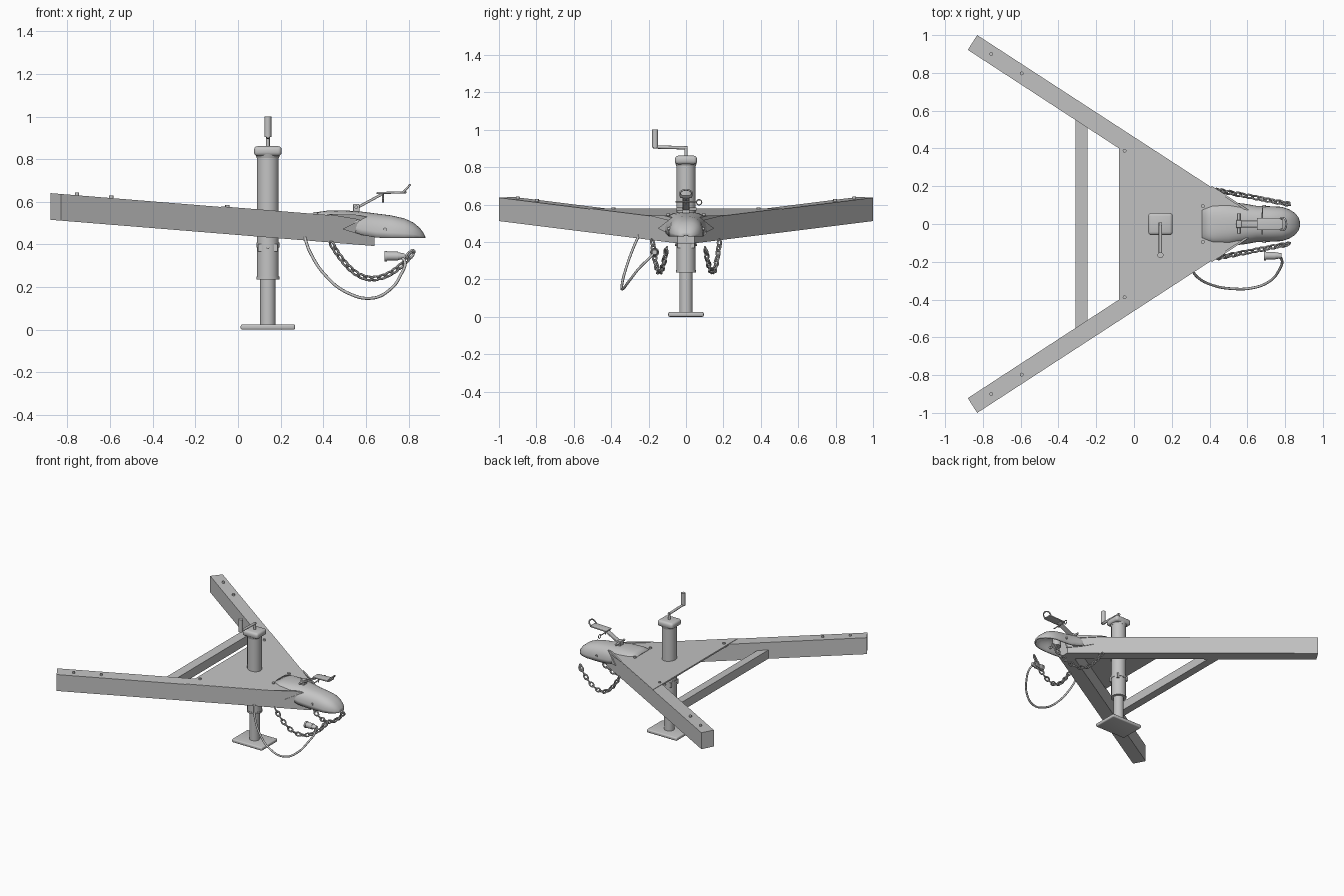
import bpy, bmesh, math
from mathutils import Vector, Matrix

if "Cube" in bpy.data.objects:
    bpy.data.objects.remove(bpy.data.objects["Cube"])

mat = bpy.data.materials.new("grey steel")
mat.diffuse_color = (0.55, 0.55, 0.55, 1)
mat.use_nodes = True
mat.node_tree.nodes["Principled BSDF"].inputs["Base Color"].default_value = mat.diffuse_color
SL = 0.081                                   # downward slope of the frame along x
top = lambda x: 0.5695 - SL * x              # frame top surface height


def finish(name, bm, smooth=False, recalc=True):
    if recalc:
        bmesh.ops.recalc_face_normals(bm, faces=bm.faces)
    me = bpy.data.meshes.new(name)
    bm.to_mesh(me)
    bm.free()
    ob = bpy.data.objects.new(name, me)
    bpy.context.collection.objects.link(ob)
    me.materials.append(mat)
    if smooth:
        bpy.ops.object.select_all(action='DESELECT')
        ob.select_set(True)
        bpy.context.view_layer.objects.active = ob
        bpy.ops.object.shade_smooth_by_angle(angle=math.radians(35))
    return ob


def sloped_prism(name, pts, z0, z1):
    """Plan outline extruded between two offsets from the frame top."""
    bm = bmesh.new()
    lo = [bm.verts.new((x, y, top(x) + z0)) for x, y in pts]
    hi = [bm.verts.new((x, y, top(x) + z1)) for x, y in pts]
    n = len(pts)
    bm.faces.new(lo)
    bm.faces.new(hi)
    for i in range(n):
        bm.faces.new((lo[i], lo[(i + 1) % n], hi[(i + 1) % n], hi[i]))
    return finish(name, bm)


def rod(name, a, b, r, seg=24, r2=None):
    a, b = Vector(a), Vector(b)
    d = b - a
    m = Matrix.Translation((a + b) / 2) @ d.to_track_quat('Z', 'Y').to_matrix().to_4x4()
    bm = bmesh.new()
    bmesh.ops.create_cone(bm, cap_ends=True, segments=seg, radius1=r,
                          radius2=r if r2 is None else r2, depth=d.length, matrix=m)
    return finish(name, bm, True)


def box(name, c, size, bevel=0.0, rot=0.0):
    bm = bmesh.new()
    m = Matrix.Translation(c) @ Matrix.Rotation(rot, 4, 'Y') @ Matrix.Diagonal((*size, 1))
    bmesh.ops.create_cube(bm, size=1, matrix=m)
    if bevel:
        bmesh.ops.bevel(bm, geom=bm.edges[:], offset=bevel, segments=3,
                        profile=0.5, affect='EDGES')
    return finish(name, bm, bool(bevel))


def tube(name, pts, r, cyclic=False):
    cu = bpy.data.curves.new(name, 'CURVE')
    cu.dimensions = '3D'
    cu.bevel_depth, cu.bevel_resolution, cu.resolution_u = r, 2, 6
    cu.use_fill_caps = True
    sp = cu.splines.new('BEZIER')
    sp.bezier_points.add(len(pts) - 1)
    for p, co in zip(sp.bezier_points, pts):
        p.co = co
        p.handle_left_type = p.handle_right_type = 'AUTO'
    sp.use_cyclic_u = cyclic
    ob = bpy.data.objects.new(name, cu)
    bpy.context.collection.objects.link(ob)
    cu.materials.append(mat)
    return ob


# A-frame beams, bolts, coupler fins and chains, mirrored left and right
for s, side in ((1, "left"), (-1, "right")):
    sloped_prism(side + "_beam", [(x, s * y) for x, y in (
        (-0.83, 1.0), (-0.88, 0.922), (0.535, 0), (0.64, 0), (0.64, 0.045))], -0.125, 0)
    for i, (x, y) in enumerate(((-0.755, 0.9), (-0.595, 0.797), (-0.05, 0.388), (0.365, 0.095))):
        rod(f"{side}_bolt_{i}", (x, s * y, top(x) - 0.01), (x, s * y, top(x) + 0.012), 0.01, 12)
    # fin of the coupler lying on the beam's outer side
    bm = bmesh.new()
    prof = ((0.41, 0.543), (0.47, 0.532), (0.575, 0.515), (0.49, 0.472),
            (0.56, 0.45), (0.645, 0.433), (0.66, 0.52), (0.55, 0.54))
    rings = [[bm.verts.new((x, s * (1.0 - 0.65 * (x + 0.83) + o), z)) for x, z in prof]
             for o in (-0.004, 0.009)]
    for r in rings:
        bm.faces.new(r)
    for i in range(len(prof)):
        j = (i + 1) % len(prof)
        bm.faces.new((rings[0][i], rings[0][j], rings[1][j], rings[1][i]))
    finish(side + "_coupler_fin", bm)
    rod(side + "_coupler_bolt", (0.69, s * 0.07, 0.47), (0.69, s * 0.1, 0.47), 0.009, 12)

    # safety chain: stretched rings along a sagging path
    def path(t):
        x = 0.435 + 0.385 * t
        z = 0.24 + 0.17 * ((0.5 - t) / 0.5) ** 2 if t < 0.5 else 0.24 + 0.12 * ((t - 0.5) / 0.5) ** 2
        return Vector((x, s * (0.18 - 0.075 * t), z))
    samples = [path(i / 300) for i in range(301)]
    cum = [0]
    for a, b in zip(samples, samples[1:]):
        cum.append(cum[-1] + (b - a).length)
    N = 15
    bm = bmesh.new()
    for k in range(N):
        d = cum[-1] * (k + 0.5) / N
        i = min(range(1, 300), key=lambda q: abs(cum[q] - d))
        t = (samples[i + 1] - samples[i - 1]).normalized()
        side_v = t.cross(Vector((0, 1, 0))).normalized()
        u = t.cross(side_v)
        ang = math.pi / 4 + (k % 2) * math.pi / 2
        v = side_v * math.cos(ang) + u * math.sin(ang)
        w = t.cross(v)
        grid = []
        for p in range(14):
            a = 2 * math.pi * p / 14
            row = []
            for q in range(6):
                b = 2 * math.pi * q / 6
                ring = 0.0055 * math.cos(b)
                row.append(bm.verts.new(samples[i] + t * math.cos(a) * (0.021 + ring)
                                        + v * math.sin(a) * (0.0125 + ring)
                                        + w * 0.0055 * math.sin(b)))
            grid.append(row)
        for p in range(14):
            for q in range(6):
                p2, q2 = (p + 1) % 14, (q + 1) % 6
                bm.faces.new((grid[p][q], grid[p2][q], grid[p2][q2], grid[p][q2]))
    finish(side + "_safety_chain", bm, True)
    tube(side + "_chain_hook", [(0.79, s * 0.11, 0.338), (0.805, s * 0.105, 0.365),
                                (0.825, s * 0.1, 0.372), (0.82, s * 0.103, 0.35)], 0.005, True)

# Top plate and rear cross bar
sloped_prism("top_plate", [(-0.08, 0.512), (0.43, 0.181), (0.6, 0.07), (0.6, -0.07),
                           (0.43, -0.181), (-0.08, -0.512)], -0.008, 0.003)
sloped_prism("cross_bar", [(-0.31, 0.56), (-0.245, 0.517), (-0.245, -0.517), (-0.31, -0.56)],
             -0.124, -0.058)

# Coupler: hollow shell lofted through arched sections (x, half width, top, bottom)
bm = bmesh.new()
rows = []
for x, w, zt, zb in ((0.36, 0.08, 0.546, 0.530), (0.42, 0.10, 0.555, 0.515),
                     (0.50, 0.112, 0.556, 0.475), (0.58, 0.104, 0.550, 0.445),
                     (0.65, 0.092, 0.541, 0.432), (0.72, 0.09, 0.532, 0.43),
                     (0.78, 0.087, 0.518, 0.43), (0.82, 0.074, 0.500, 0.43),
                     (0.85, 0.055, 0.475, 0.43), (0.867, 0.034, 0.452, 0.43),
                     (0.875, 0.012, 0.435, 0.43)):
    row = []
    for i in range(21):
        a = math.pi * i / 20
        c = math.cos(a)
        row.append(bm.verts.new((x, math.copysign(w * abs(c) ** 0.75, c),
                                 zb + (zt - zb) * max(math.sin(a), 0) ** 0.75)))
    rows.append(row)
for r1, r2 in zip(rows, rows[1:]):
    for i in range(20):
        bm.faces.new((r1[i], r2[i], r2[i + 1], r1[i + 1]))
shell = finish("coupler", bm, True)
mod = shell.modifiers.new("thickness", 'SOLIDIFY')
mod.thickness, mod.offset = 0.008, 0
rod("ball_clamp", (0.70, 0, 0.44), (0.70, 0, 0.52), 0.03, 20)

# Coupler latch lever with pin
box("latch_post", (0.555, 0, 0.565), (0.03, 0.04, 0.05), 0.004)
box("latch_arm", (0.615, 0, 0.603), (0.155, 0.036, 0.012), 0.003, -0.5)
box("latch_lever", (0.72, 0, 0.643), (0.14, 0.066, 0.01), 0.004, -0.03)
tube("latch_loop", [(0.775, -0.03, 0.645), (0.80, -0.025, 0.672), (0.80, 0.025, 0.672),
                    (0.775, 0.03, 0.645)], 0.005)
rod("latch_cross_pin", (0.555, -0.05, 0.575), (0.555, 0.055, 0.575), 0.008, 12)
rod("latch_pivot", (0.68, -0.055, 0.615), (0.68, 0.06, 0.615), 0.004, 10)
rod("latch_hanger", (0.68, 0, 0.60), (0.68, 0, 0.64), 0.004, 10)
tube("latch_pin_ring", [(0.68, 0.07 + 0.014 * math.cos(a), 0.612 + 0.014 * math.sin(a))
                        for a in (0, 1.571, 3.142, 4.712)], 0.003, True)

# Jack: foot, inner tube, outer tube, collars, cap and crank
JX = 0.14
box("jack_foot", (JX, 0, 0.0125), (0.255, 0.19, 0.025), 0.008)
rod("jack_inner_tube", (JX, 0, 0.02), (JX, 0, 0.3), 0.036, 32)
rod("jack_outer_tube", (JX, 0, 0.24), (JX, 0, 0.83), 0.051, 32)
rod("jack_bottom_collar", (JX, 0, 0.236), (JX, 0, 0.249), 0.054, 32)
rod("jack_clamp_collar", (JX, 0, 0.385), (JX, 0, 0.41), 0.054, 32)
for i in range(4):
    a = math.pi / 4 + i * math.pi / 2
    box(f"jack_clamp_lug_{i}", (JX + 0.052 * math.cos(a), 0.052 * math.sin(a), 0.385),
        (0.018, 0.018, 0.035))
rod("jack_lock_pin", (JX, -0.058, 0.385), (JX, 0.058, 0.385), 0.007, 10)
box("jack_cap", (JX, 0, 0.838), (0.13, 0.118, 0.046), 0.017)
rod("jack_cap_neck", (JX, 0, 0.805), (JX, 0, 0.825), 0.052, 32, 0.058)
rod("crank_shaft", (JX, 0, 0.85), (JX, 0, 0.912), 0.009, 16)
rod("crank_arm", (JX, 0.009, 0.903), (JX, -0.175, 0.908), 0.009, 16)
rod("crank_handle", (JX, -0.165, 0.905), (JX, -0.165, 1.0), 0.016, 20)

# Wiring cable and plug
tube("wiring_cable", [(0.31, -0.25, 0.44), (0.34, -0.285, 0.36), (0.41, -0.322, 0.255),
                      (0.51, -0.342, 0.175), (0.63, -0.338, 0.148), (0.715, -0.305, 0.19),
                      (0.765, -0.25, 0.26), (0.783, -0.19, 0.32), (0.765, -0.168, 0.345)], 0.007)
rod("plug_body", (0.695, -0.168, 0.345), (0.75, -0.168, 0.345), 0.021, 20)
rod("plug_rim", (0.688, -0.168, 0.345), (0.70, -0.168, 0.345), 0.024, 20)
rod("plug_neck", (0.75, -0.168, 0.345), (0.782, -0.168, 0.345), 0.018, 20, 0.013)
